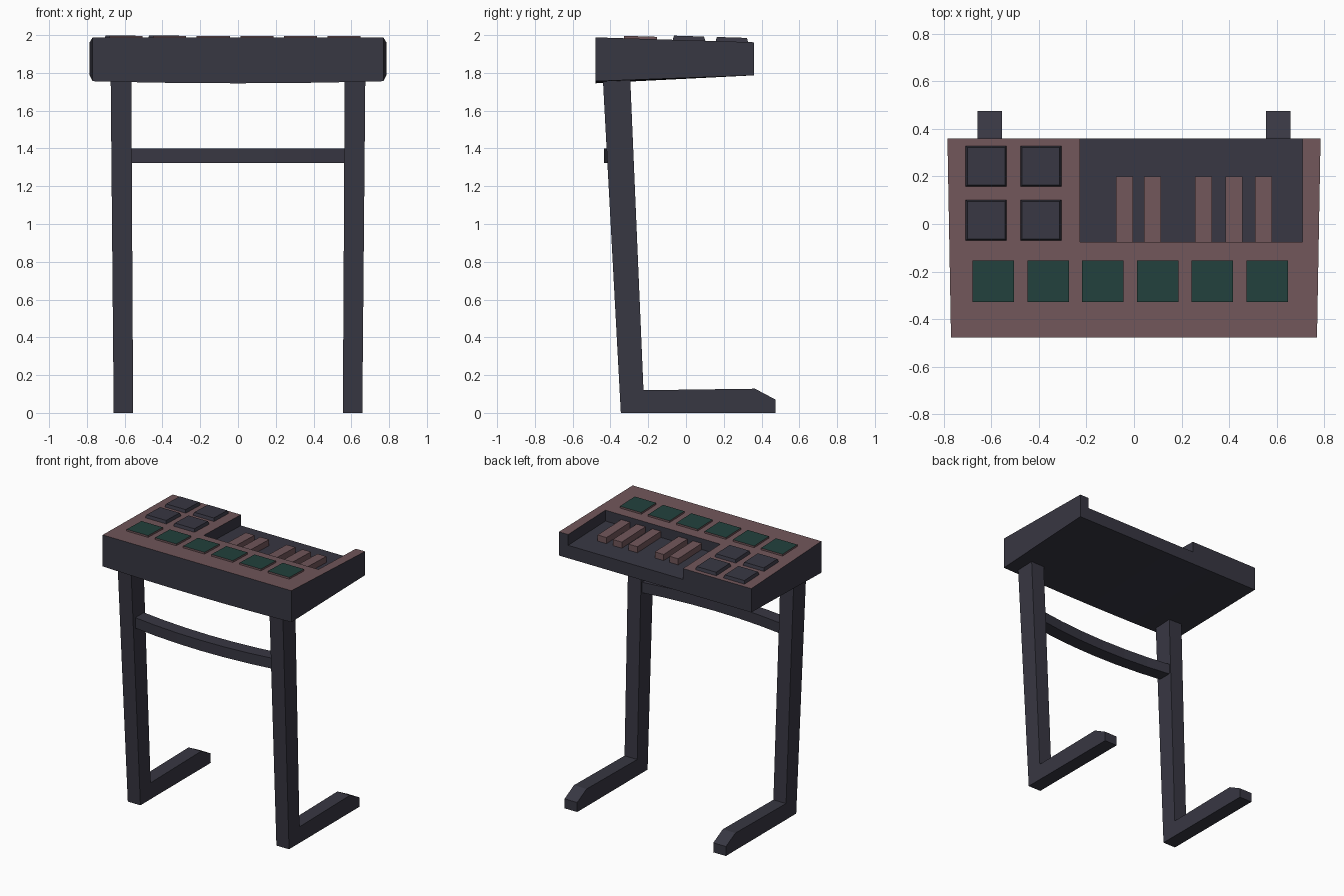
import bpy, bmesh

if "Cube" in bpy.data.objects:
    bpy.data.objects.remove(bpy.data.objects["Cube"])


def mat(name, rgb):
    m = bpy.data.materials.new(name)
    m.diffuse_color = (*rgb, 1)
    m.use_nodes = True
    m.node_tree.nodes["Principled BSDF"].inputs["Base Color"].default_value = m.diffuse_color
    return m


DARK = mat("charcoal", (0.039, 0.038, 0.055))
PINK = mat("dusty rose", (0.165, 0.093, 0.102))
GREEN = mat("deep green", (0.016, 0.052, 0.045))


def top_z(y):
    """Height of the sloping control surface."""
    return 1.988 - 0.026 * (y + 0.48) / 0.84


def loft(name, rings, mats):
    """Closed solid skinned through a list of equal-length rings."""
    bm = bmesh.new()
    vs = [[bm.verts.new(p) for p in r] for r in rings]
    n = len(rings[0])
    for a, b in zip(vs, vs[1:]):
        for i in range(n):
            bm.faces.new((a[i], a[(i + 1) % n], b[(i + 1) % n], b[i]))
    bm.faces.new(vs[0])
    bm.faces.new(vs[-1])
    bmesh.ops.recalc_face_normals(bm, faces=bm.faces)
    me = bpy.data.meshes.new(name)
    bm.to_mesh(me)
    bm.free()
    for m in mats:
        me.materials.append(m)
    ob = bpy.data.objects.new(name, me)
    bpy.context.collection.objects.link(ob)
    return ob


def plate(name, x0, x1, y0, y1, low, high, mats, inset=0.0):
    """Block that follows the slope of the control surface."""
    def ring(h, i):
        return [(x, y, top_z(y) + h) for x, y in
                ((x0 + i, y0 + i), (x1 - i, y0 + i), (x1 - i, y1 - i), (x0 + i, y1 - i))]
    return loft(name, [ring(low, 0), ring(high, inset)], mats)


# Console body: tapered box with a gently bowed underside
rings = []
for k in range(-4, 5):
    t = k / 4
    rings.append([(0.77 * t, -0.478, 1.745 + 0.011 * t * t), (0.785 * t, 0.36, 1.787),
                  (0.785 * t, 0.36, top_z(0.36)), (0.77 * t, -0.478, top_z(-0.478))])
body = loft("console_body", rings, [DARK, PINK])

# Recess open to the back, cut out of the body
cutter = plate("recess_cutter", -0.228, 0.71, -0.075, 0.45, -0.08, 0.1, [DARK])
cutter.hide_render = True
mod = body.modifiers.new("recess", 'BOOLEAN')
mod.operation = 'DIFFERENCE'
mod.solver = 'EXACT'
mod.object = cutter
bpy.context.view_layer.objects.active = body
bpy.ops.object.modifier_apply(modifier=mod.name)
bpy.data.objects.remove(cutter)
for p in body.data.polygons:
    p.material_index = int(p.normal.z > 0.9 and p.center.z > top_z(p.center.y) - 0.02)

# Sliders in the recess
for i, x in enumerate((-0.04, 0.078, 0.293, 0.42, 0.545)):
    plate(f"slider_{i + 1}", x - 0.036, x + 0.036, -0.08, 0.2, -0.085, -0.035, [PINK])

# Front row of green pads, with rose edges
for i in range(6):
    x = -0.592 + i * 0.2305
    pad = plate(f"green_pad_{i + 1}", x - 0.0875, x + 0.0875, -0.328, -0.154,
                -0.005, 0.013, [PINK, GREEN])
    for p in pad.data.polygons:
        p.material_index = int(p.normal.z > 0.5)

# Dark square pads
for i, x in enumerate((-0.622, -0.392)):
    for j, y in enumerate((0.016, 0.243)):
        plate(f"dark_pad_{i}_{j}", x - 0.0875, x + 0.0875, y - 0.0875, y + 0.0875,
              -0.005, 0.022, [DARK], 0.008)

# Legs with feet, one L-shaped profile per side
profile = [(-0.345, 0), (0.475, 0), (0.475, 0.07), (0.365, 0.128),
           (-0.225, 0.12), (-0.295, 1.765), (-0.44, 1.765)]
for s, side in ((-1, "left"), (1, "right")):
    rings = []
    for inner in (True, False):
        ring = []
        for y, z in profile:
            t = z / 1.765
            x = 0.555 + 0.01 * t if inner else 0.658 + 0.016 * t
            ring.append((s * x, y, z))
        rings.append(ring)
    loft(f"{side}_leg", rings, [DARK])

# Crossbar bowed toward the front
rings = []
for k in range(-3, 4):
    t = k / 3
    y = -0.435 + 0.045 * t * t
    rings.append([(0.58 * t, y, 1.323), (0.58 * t, y + 0.1, 1.323),
                  (0.58 * t, y + 0.1, 1.4), (0.58 * t, y, 1.4)])
loft("crossbar", rings, [DARK])
